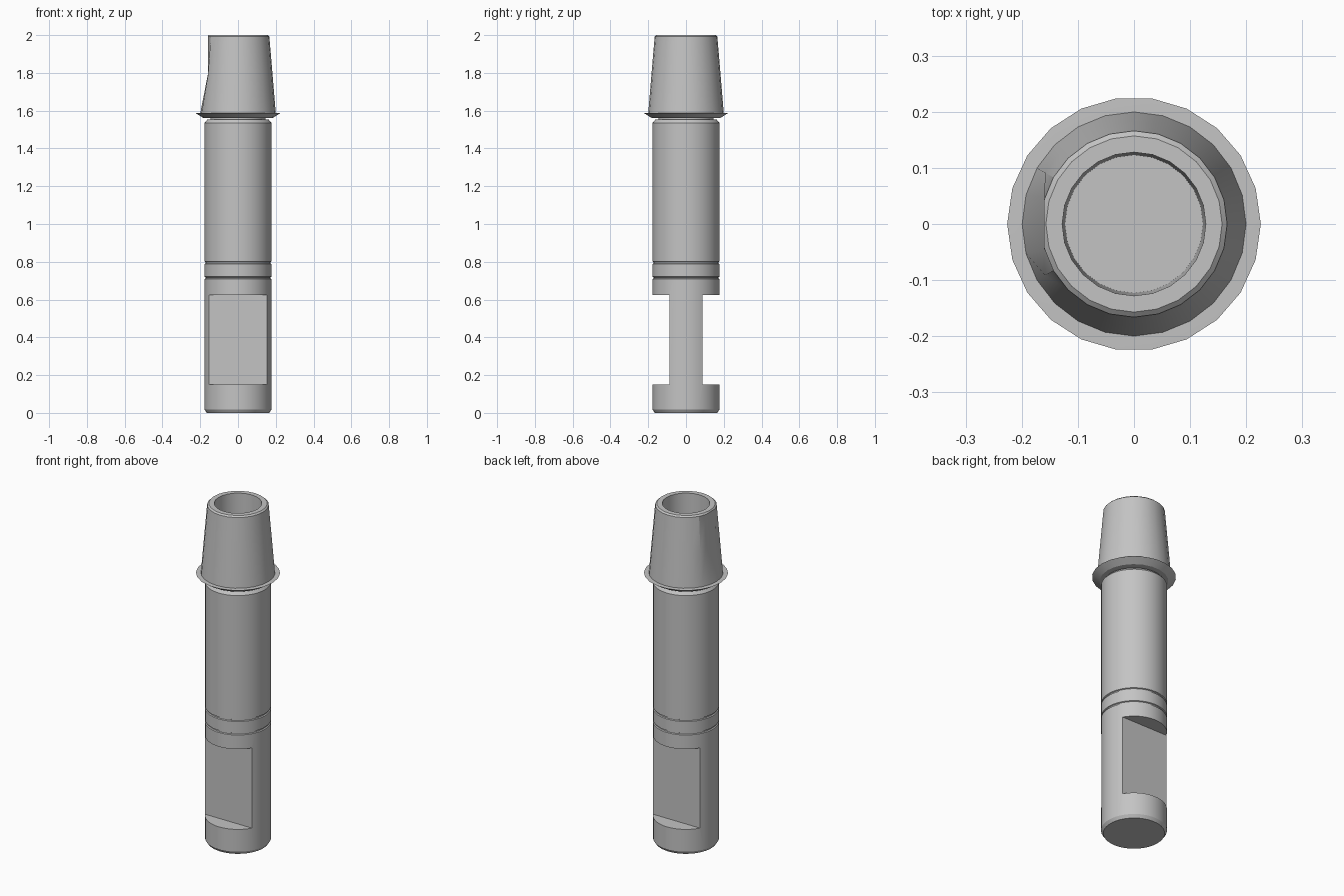
import bpy, bmesh
from math import cos, sin, tau, radians

if "Cube" in bpy.data.objects:
    bpy.data.objects.remove(bpy.data.objects["Cube"])

grey = bpy.data.materials.new("plain grey")
grey.use_nodes = True
colour = (0.55, 0.55, 0.55, 1)
grey.diffuse_color = colour
grey.node_tree.nodes["Principled BSDF"].inputs["Base Color"].default_value = colour


def finish(name, bm):
    bmesh.ops.recalc_face_normals(bm, faces=bm.faces)
    mesh = bpy.data.meshes.new(name)
    bm.to_mesh(mesh)
    bm.free()
    mesh.materials.append(grey)
    obj = bpy.data.objects.new(name, mesh)
    bpy.context.collection.objects.link(obj)
    return obj


def lathe(name, profile, sides, flat_x=None):
    """Closed turned solid; flat_x presses in the -x side of rings on the upper part."""
    bm = bmesh.new()
    rings = []
    for r, z in profile:
        ring = []
        for i in range(sides):
            x, y = r * cos(tau * i / sides), r * sin(tau * i / sides)
            if flat_x is not None and z > 1.7:
                x = max(x, flat_x)
            ring.append(bm.verts.new((x, y, z)))
        rings.append(ring)
    for a, b in zip(rings, rings[1:]):
        for i in range(sides):
            j = (i + 1) % sides
            bm.faces.new((a[i], a[j], b[j], b[i]))
    bm.faces.new(rings[0])
    bm.faces.new(rings[-1])
    return finish(name, bm)


def groove(z, r=0.177, half=0.006, depth=0.006):
    return [(r, z - half), (r - depth, z - half / 2), (r - depth, z + half / 2), (r, z + half)]


# Round shaft with chamfered ends, two grooves and a narrow neck
shaft = lathe("shaft", [(0.165, 0), (0.177, 0.018)] + groove(0.715) + groove(0.795)
              + [(0.177, 1.535), (0.163, 1.552), (0.145, 1.552), (0.145, 1.575)], 48)

# Wrench flats cut into front and back
for side in (-1, 1):
    bm = bmesh.new()
    bmesh.ops.create_cube(bm, size=1)
    for v in bm.verts:
        v.co = (v.co.x * 0.5, side * 0.188 + v.co.y * 0.2, 0.3875 + v.co.z * 0.475)
    cutter = finish("flat_cutter", bm)
    cutter.hide_render = True
    cut = shaft.modifiers.new("flat", "BOOLEAN")
    cut.operation = "DIFFERENCE"
    cut.solver = "EXACT"
    cut.object = cutter
    bpy.context.view_layer.objects.active = shaft
    bpy.ops.object.modifier_apply(modifier=cut.name)
    bpy.data.objects.remove(cutter)

# Thin flared collar
collar = lathe("collar", [(0.185, 1.562), (0.226, 1.588), (0.19, 1.589)], 22)

# Tapered hollow tip with one side pressed flat
tip = lathe("tapered_tip", [(0.2, 1.585), (0.183, 1.79), (0.166, 1.992), (0.157, 2.0),
                            (0.128, 2.0), (0.123, 1.6)], 24, flat_x=-0.16)

bpy.ops.object.select_all(action="DESELECT")
for part in (shaft, collar, tip):
    part.select_set(True)
bpy.context.view_layer.objects.active = shaft
bpy.ops.object.shade_smooth_by_angle(angle=radians(25))
